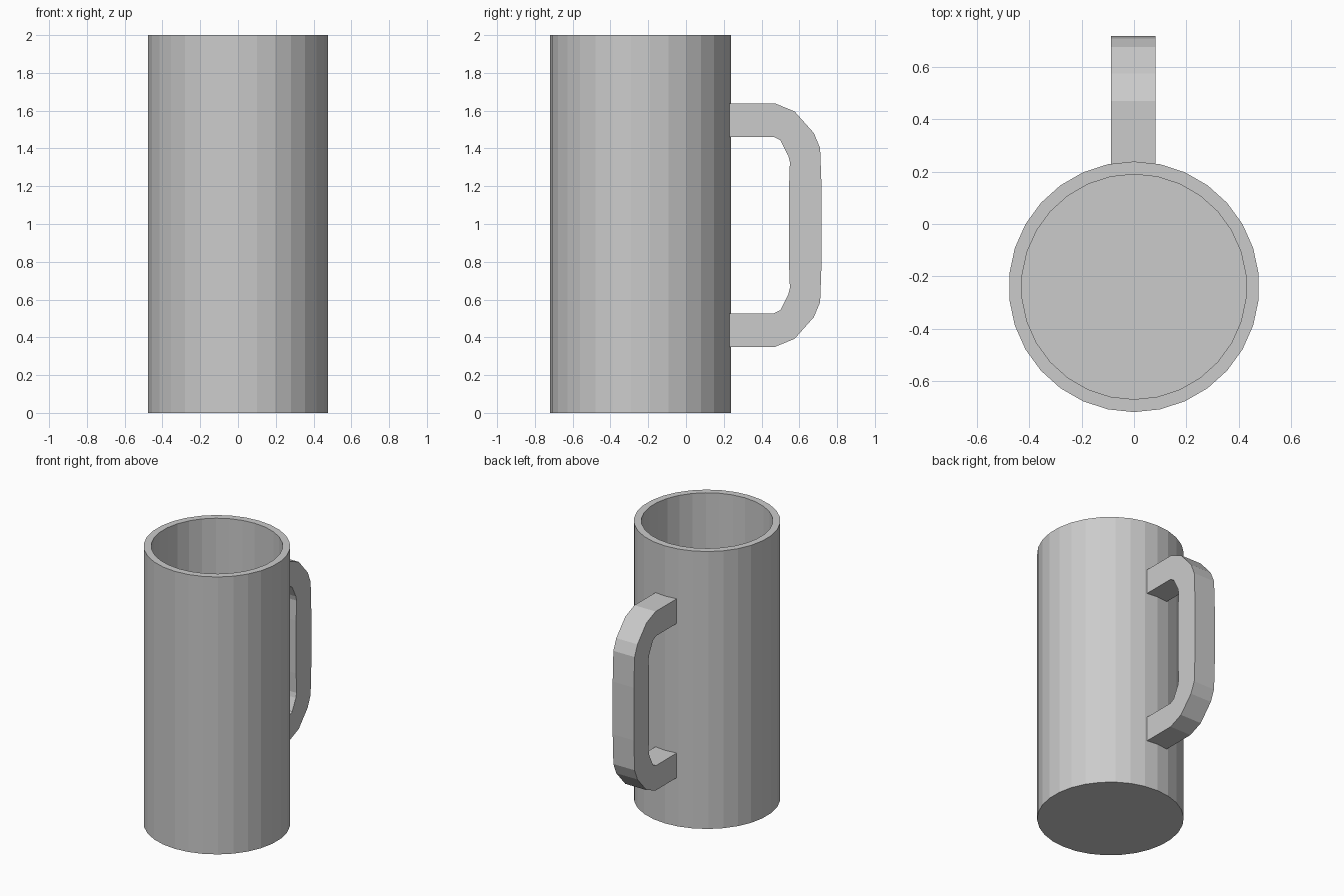
import bpy, bmesh, math

cube = bpy.data.objects.get("Cube")
if cube:
    bpy.data.objects.remove(cube, do_unlink=True)

grey = bpy.data.materials.new("plain grey")
grey.use_nodes = True
colour = (0.6, 0.6, 0.6, 1)
grey.diffuse_color = colour
grey.node_tree.nodes["Principled BSDF"].inputs["Base Color"].default_value = colour

SIDES = 30
CENTRE_Y = -0.24
HEIGHT = 2.0
HANDLE_MID = 0.994


def finish(bm, name):
    bmesh.ops.recalc_face_normals(bm, faces=bm.faces)
    mesh = bpy.data.meshes.new(name)
    bm.to_mesh(mesh)
    bm.free()
    mesh.materials.append(grey)
    obj = bpy.data.objects.new(name, mesh)
    bpy.context.collection.objects.link(obj)
    return obj


def ring(bm, radius, z):
    angles = [math.tau * i / SIDES for i in range(SIDES)]
    return [bm.verts.new((radius * math.sin(a), CENTRE_Y + radius * math.cos(a), z))
            for a in angles]


# Mug body: outer wall, rim, inner wall and floor
bm = bmesh.new()
profile = [(0.479, 0), (0.479, HEIGHT), (0.43, HEIGHT), (0.43, 0.05)]
rings = [ring(bm, r, z) for r, z in profile]
for low, high in zip(rings, rings[1:]):
    for i in range(SIDES):
        j = (i + 1) % SIDES
        bm.faces.new((low[i], low[j], high[j], high[i]))
bm.faces.new(rings[0])
bm.faces.new(rings[-1])
finish(bm, "mug_body")

# Handle: upper half of the outer and inner outlines, mirrored in height
outer = [(0.21, 0.645), (0.47, 0.645), (0.575, 0.602), (0.677, 0.487),
         (0.71, 0.408), (0.718, 0.19)]
inner = [(0.21, 0.467), (0.465, 0.467), (0.5, 0.449), (0.542, 0.366),
         (0.55, 0.333), (0.545, 0.19)]


def whole(half):
    return half + [(y, -z) for y, z in reversed(half)]


bm = bmesh.new()
sections = []
for (yo, zo), (yi, zi) in zip(whole(outer), whole(inner)):
    corners = [(-0.087, yo, zo), (0.082, yo, zo), (0.082, yi, zi), (-0.087, yi, zi)]
    sections.append([bm.verts.new((x, y, z + HANDLE_MID)) for x, y, z in corners])
for a, b in zip(sections, sections[1:]):
    for i in range(4):
        j = (i + 1) % 4
        bm.faces.new((a[i], a[j], b[j], b[i]))
bm.faces.new(sections[0])
bm.faces.new(sections[-1])
finish(bm, "handle")
